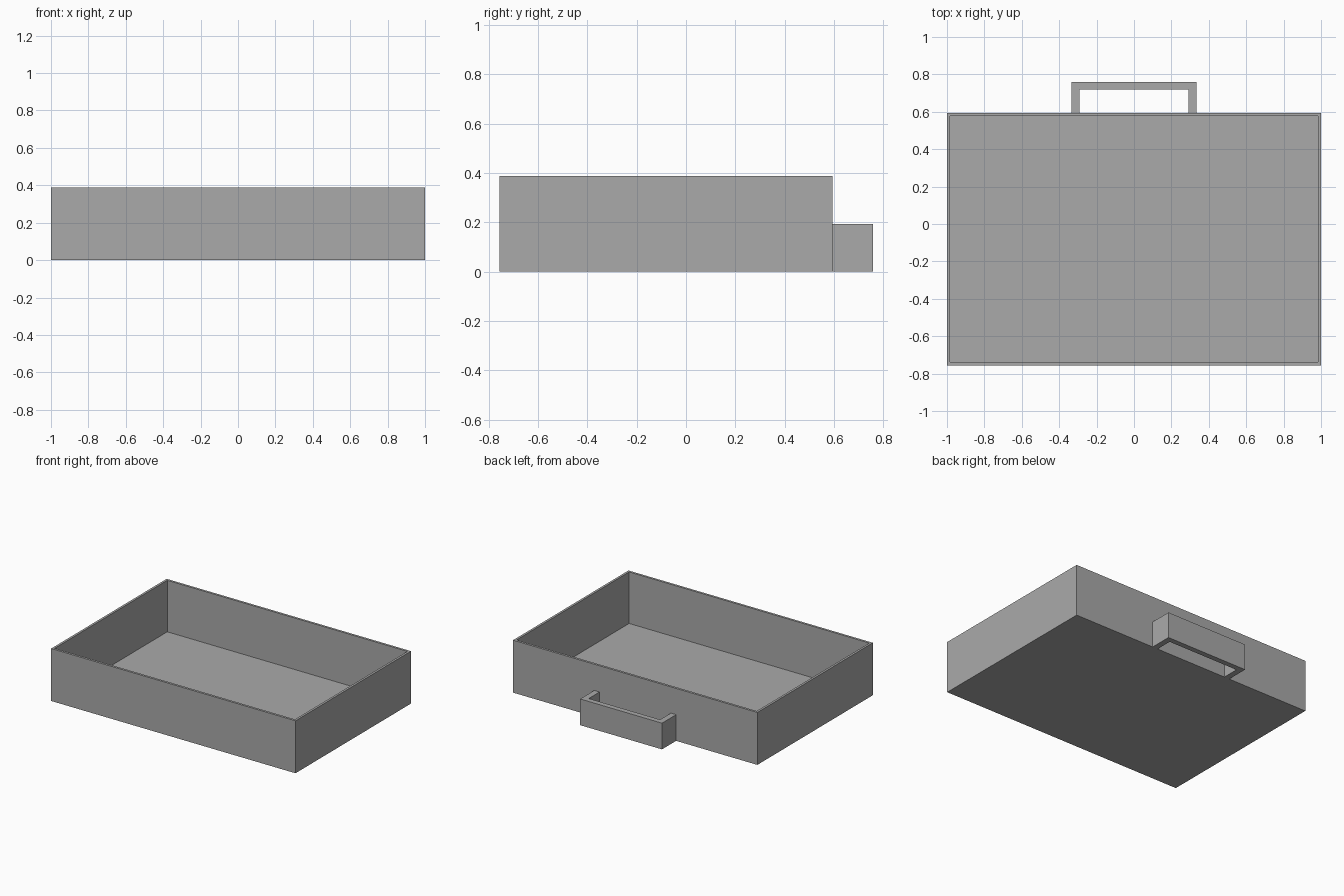
import bpy
import bmesh

cube = bpy.data.objects.get("Cube")
if cube:
    bpy.data.objects.remove(cube, do_unlink=True)

GREY = (0.4, 0.4, 0.4, 1.0)
mat = bpy.data.materials.new("plain grey")
mat.use_nodes = True
mat.diffuse_color = GREY
mat.node_tree.nodes["Principled BSDF"].inputs["Base Color"].default_value = GREY


def add_object(name, bm):
    bmesh.ops.recalc_face_normals(bm, faces=bm.faces)
    mesh = bpy.data.meshes.new(name)
    bm.to_mesh(mesh)
    bm.free()
    mesh.materials.append(mat)
    obj = bpy.data.objects.new(name, mesh)
    bpy.context.collection.objects.link(obj)
    return obj


def extrude_up(bm, faces, height):
    new = bmesh.ops.extrude_face_region(bm, geom=faces)["geom"]
    verts = [g for g in new if isinstance(g, bmesh.types.BMVert)]
    bmesh.ops.translate(bm, verts=verts, vec=(0, 0, height))
    return [g for g in new if isinstance(g, bmesh.types.BMFace)]


# Open tray: extruded rectangle, rim inset, floor pushed down
FRONT, BACK, HEIGHT = -0.756, 0.594, 0.388
WALL, FLOOR = 0.017, 0.007
bm = bmesh.new()
outline = [(-1, FRONT), (1, FRONT), (1, BACK), (-1, BACK)]
base = bm.faces.new([bm.verts.new((x, y, 0)) for x, y in outline])
top = extrude_up(bm, [base], HEIGHT)
bm.faces.new([v for v in bm.verts if v.co.z == 0]) if not base.is_valid else None
bmesh.ops.recalc_face_normals(bm, faces=bm.faces)
bmesh.ops.inset_region(bm, faces=top, thickness=WALL, use_even_offset=True)
inner = top[0]
rim_edges = list(inner.edges)
well = bmesh.ops.extrude_face_region(bm, geom=[inner])["geom"]
bmesh.ops.translate(bm, vec=(0, 0, FLOOR - HEIGHT),
                    verts=[g for g in well if isinstance(g, bmesh.types.BMVert)])
if inner.is_valid:
    bmesh.ops.delete(bm, geom=[inner], context='FACES_ONLY')
add_object("tray", bm)

# Pull handle: U-shaped outline mirrored across x and extruded up
OUT_X, IN_X, OUT_Y, IN_Y = 0.335, 0.292, 0.759, 0.72
half = [(IN_X, IN_Y), (IN_X, BACK), (OUT_X, BACK), (OUT_X, OUT_Y)]
profile = half + [(-x, y) for x, y in reversed(half)]
bm = bmesh.new()
face = bm.faces.new([bm.verts.new((x, y, 0)) for x, y in profile])
extrude_up(bm, [face], 0.194)
add_object("handle", bm)
